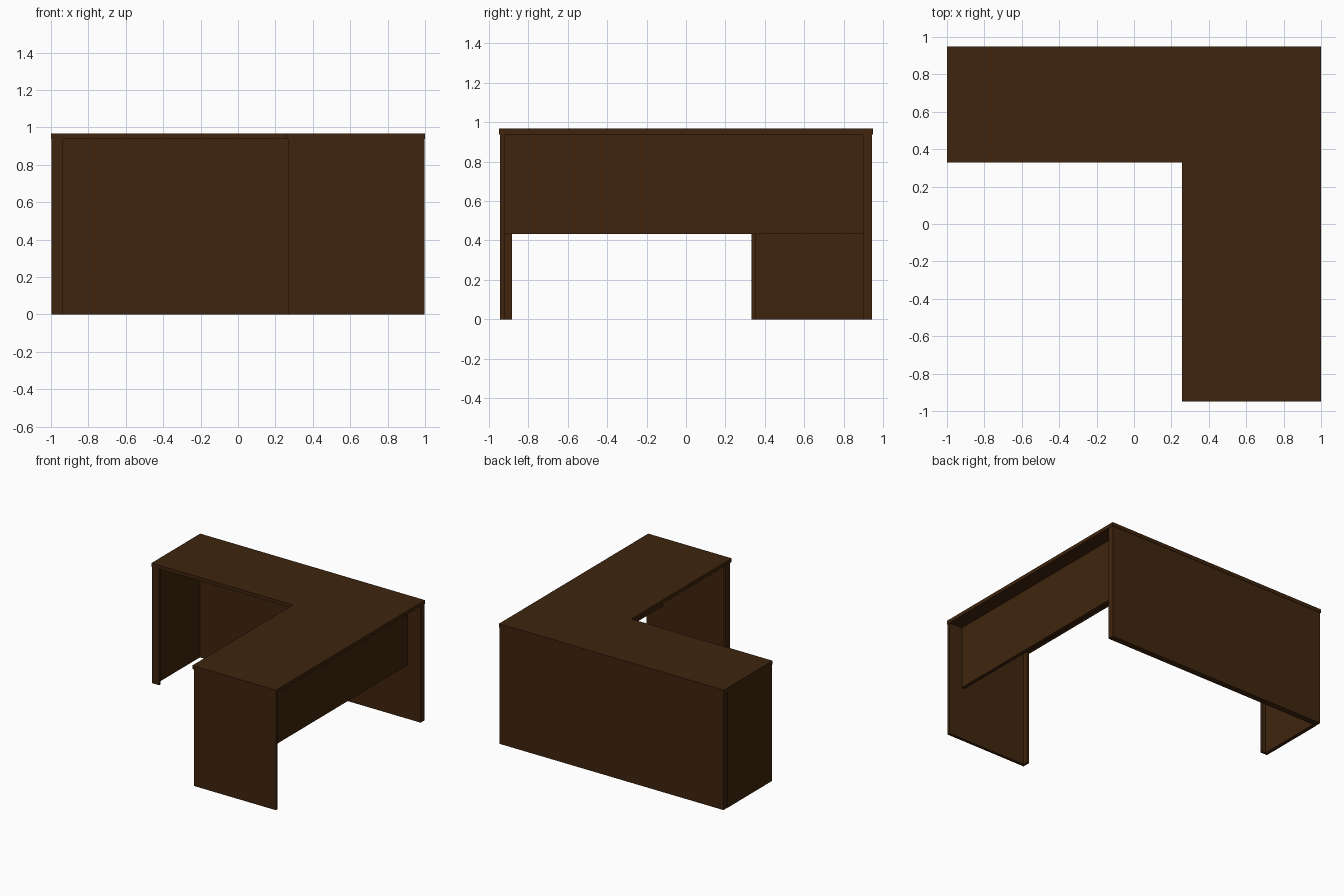
import bpy

if "Cube" in bpy.data.objects:
    bpy.data.objects.remove(bpy.data.objects["Cube"])

wood = bpy.data.materials.new("dark_wood")
wood.diffuse_color = (0.05, 0.018, 0.004, 1)
wood.use_nodes = True
wood.node_tree.nodes["Principled BSDF"].inputs["Base Color"].default_value = wood.diffuse_color


def board(name, x, y, z):
    """Box between the given (min, max) ranges."""
    bpy.ops.mesh.primitive_cube_add(size=1, location=[sum(r) / 2 for r in (x, y, z)])
    ob = bpy.context.object
    ob.name = name
    ob.scale = [r[1] - r[0] for r in (x, y, z)]
    bpy.ops.object.transform_apply(location=False, rotation=False, scale=True)
    ob.data.materials.append(wood)
    return ob


TOP = (0.938, 0.967)
LEG = (0, 0.938)

# L-shaped worktop in two slabs
board("return_top", (0.257, 1), (-0.948, 0.948), TOP)
board("main_top", (-1, 0.257), (0.328, 0.948), TOP)

# full-height back panel
board("back_panel", (-0.995, 0.997), (0.897, 0.945), LEG)

# left end leg with thickened front edge
board("left_leg", (-0.997, -0.967), (0.333, 0.897), LEG)
board("left_leg_edge", (-0.967, -0.935), (0.333, 0.353), LEG)

# front end leg with thickened inner edge
board("front_leg", (0.268, 0.998), (-0.945, -0.922), LEG)
board("front_leg_edge", (0.268, 0.288), (-0.922, -0.884), LEG)

# half-height modesty panel, set in from the outer edge
board("modesty_panel", (0.852, 0.88), (-0.922, 0.897), (0.432, 0.938))
